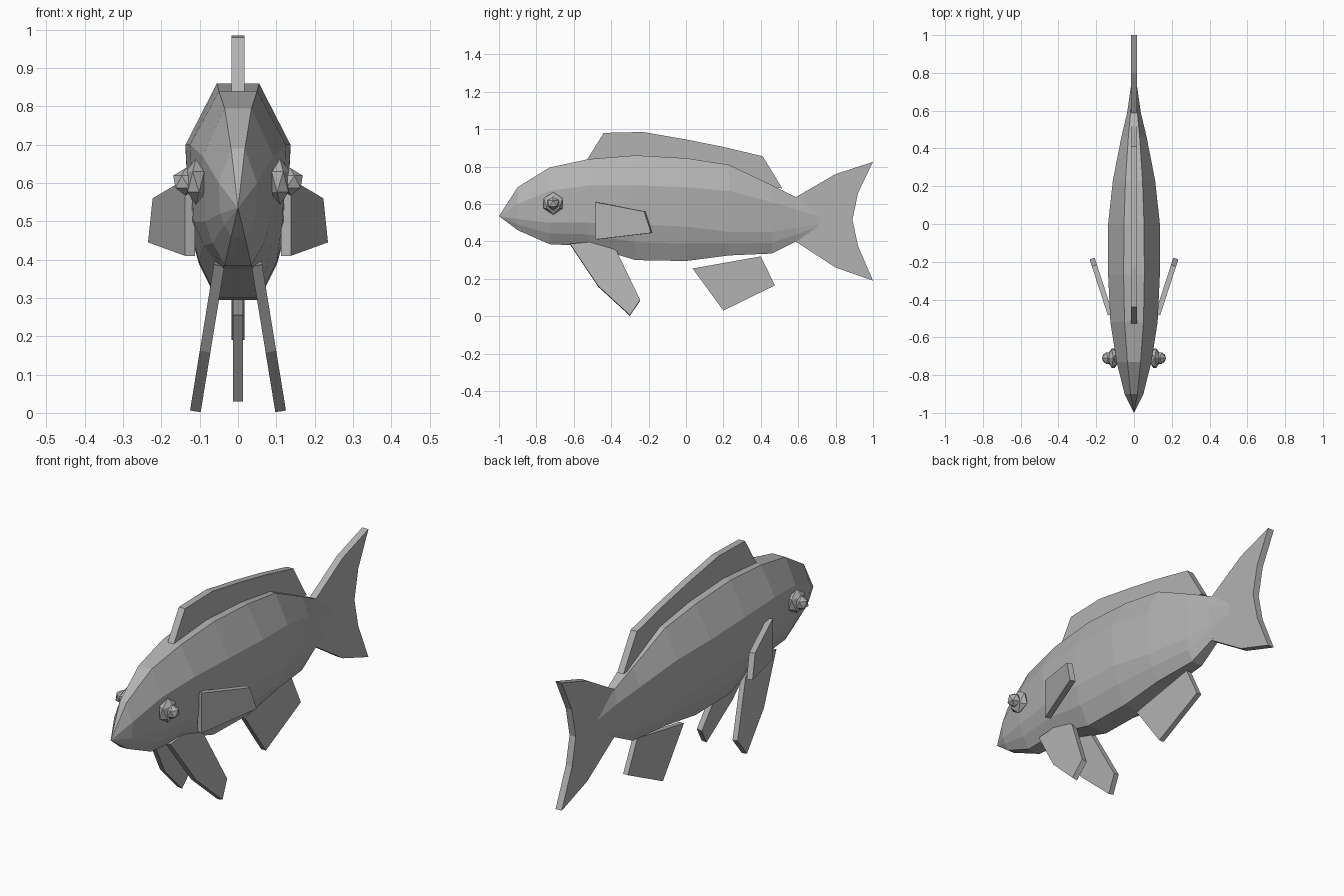
import bpy, bmesh
from mathutils import Vector

grey = bpy.data.materials.new("plain grey")
grey.diffuse_color = (0.45, 0.45, 0.45, 1)


def finish(name, bm):
    bmesh.ops.recalc_face_normals(bm, faces=bm.faces)
    mesh = bpy.data.meshes.new(name)
    bm.to_mesh(mesh)
    bm.free()
    mesh.materials.append(grey)
    obj = bpy.data.objects.new(name, mesh)
    bpy.context.collection.objects.link(obj)
    return obj


def fin(name, outline, thickness, place=lambda y, z: 0.0, normal=(1, 0, 0)):
    """Flat plate from a (y, z) outline, thickened along its normal."""
    bm = bmesh.new()
    offset = Vector(normal).normalized() * thickness / 2
    sides = [[bm.verts.new(Vector((place(y, z), y, z)) + offset * s)
              for y, z in outline] for s in (-1, 1)]
    bm.faces.new(sides[0])
    bm.faces.new(sides[1])
    n = len(outline)
    for i in range(n):
        j = (i + 1) % n
        bm.faces.new((sides[0][i], sides[0][j], sides[1][j], sides[1][i]))
    return finish(name, bm)


# Body: y, top z, top half-width, upper side z, half-width,
#       lower side z, bottom z, bottom half-width
sections = [
    (-0.90, 0.69, 0.018, 0.60, 0.050, 0.52, 0.46, 0.018),
    (-0.73, 0.795, 0.035, 0.67, 0.092, 0.50, 0.385, 0.035),
    (-0.52, 0.84, 0.050, 0.70, 0.125, 0.50, 0.375, 0.045),
    (-0.27, 0.86, 0.055, 0.70, 0.137, 0.49, 0.30, 0.055),
    (0.00, 0.845, 0.053, 0.69, 0.137, 0.48, 0.295, 0.055),
    (0.23, 0.81, 0.045, 0.67, 0.112, 0.45, 0.325, 0.045),
    (0.46, 0.70, 0.030, 0.61, 0.067, 0.45, 0.335, 0.030),
    (0.59, 0.635, 0.018, 0.57, 0.036, 0.475, 0.40, 0.018),
    (0.73, 0.548, 0.010, 0.53, 0.016, 0.495, 0.475, 0.010),
]
bm = bmesh.new()
rings = []
for y, zt, wt, zu, w, zl, zb, wb in sections:
    half = [(wt, zt), (w, zu), (w * 0.93, zl),
            (w * 0.5 + wb * 0.6, zl * 0.5 + zb * 0.5), (wb, zb)]
    loop = half + [(-x, z) for x, z in reversed(half)]
    rings.append([bm.verts.new((x, y, z)) for x, z in loop])
for a, b in zip(rings, rings[1:]):
    for i in range(10):
        j = (i + 1) % 10
        bm.faces.new((a[i], a[j], b[j], b[i]))
nose = bm.verts.new((0, -1, 0.535))
for i in range(10):
    bm.faces.new((nose, rings[0][(i + 1) % 10], rings[0][i]))
bm.faces.new(rings[-1])
finish("body", bm)

# Centre-line fins
fin("tail_fin", [(0.585, 0.635), (0.80, 0.76), (1.0, 0.825), (0.92, 0.66),
                 (0.89, 0.515), (0.92, 0.375), (1.0, 0.19), (0.80, 0.26),
                 (0.585, 0.40)], 0.034)
fin("dorsal_fin", [(-0.53, 0.835), (-0.44, 0.98), (-0.23, 0.985),
                   (0.0, 0.945), (0.20, 0.905), (0.41, 0.855),
                   (0.515, 0.683), (0.45, 0.69), (0.23, 0.79),
                   (0.0, 0.83), (-0.27, 0.845)], 0.034)
fin("anal_fin", [(0.035, 0.255), (0.40, 0.32), (0.475, 0.165),
                 (0.20, 0.03)], 0.026)

# Paired fins and eyes
for s, side in ((1, "right"), (-1, "left")):
    fin("pectoral_fin_" + side,
        [(-0.48, 0.61), (-0.48, 0.41), (-0.183, 0.445), (-0.22, 0.56)], 0.028,
        lambda y, z: s * (0.125 + (y + 0.48) * 0.325), (s, -0.325, 0))
    fin("pelvic_fin_" + side,
        [(-0.62, 0.385), (-0.47, 0.16), (-0.30, 0.004), (-0.245, 0.085),
         (-0.37, 0.345), (-0.45, 0.40)], 0.028,
        lambda y, z: s * (0.05 + (0.38 - z) * 0.163), (s, 0, 0.163))
    for name, x, size in (("eye_", 0.11, (0.03, 0.06, 0.06)),
                          ("pupil_", 0.137, (0.036, 0.036, 0.036))):
        bm = bmesh.new()
        bmesh.ops.create_icosphere(bm, subdivisions=1, radius=1)
        for v in bm.verts:
            v.co = Vector((s * (x + v.co.x * size[0]),
                           -0.71 + v.co.y * size[1],
                           0.603 + v.co.z * size[2]))
        finish(name + side, bm)
